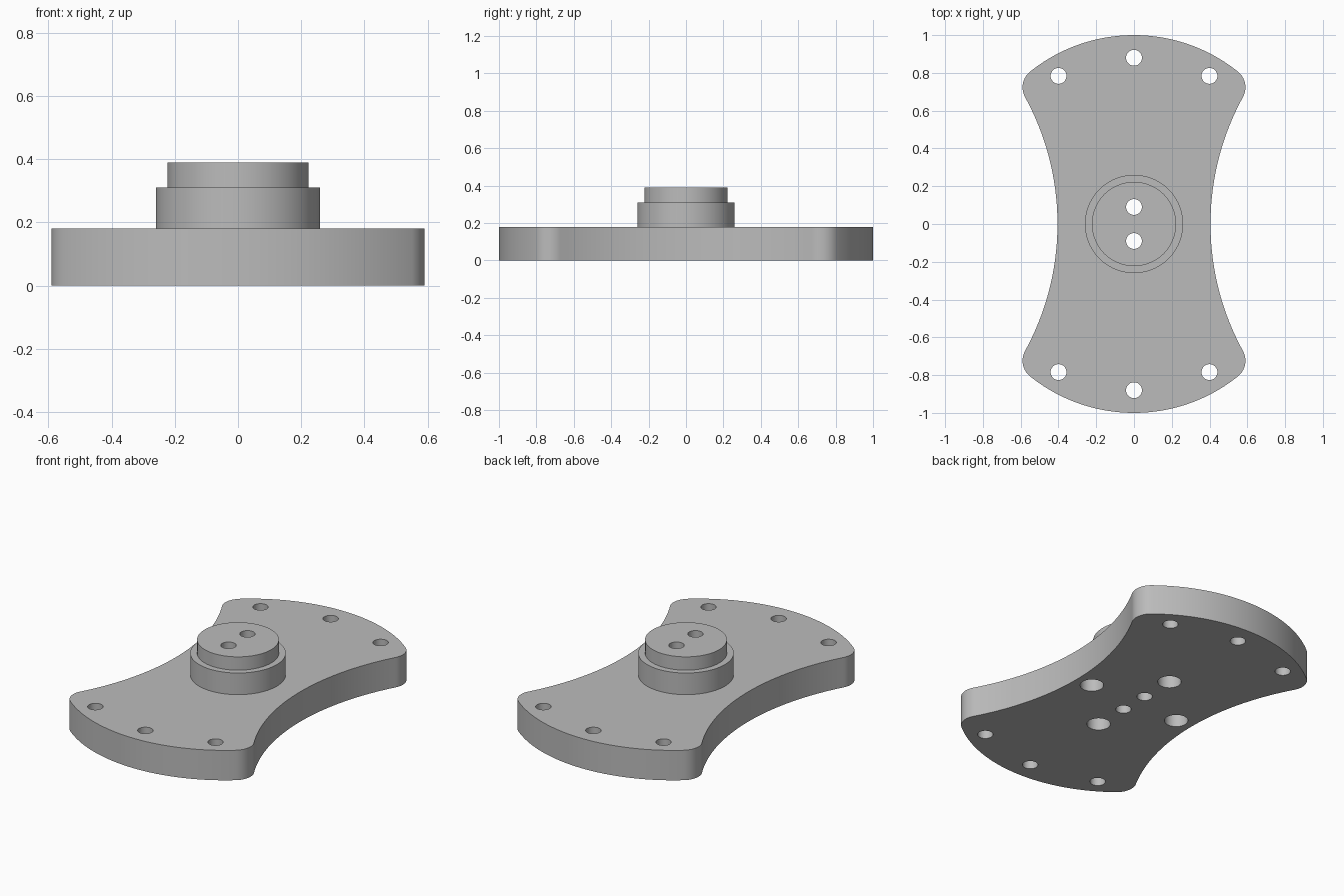
import bpy, bmesh
from math import sin, cos, pi, atan2, hypot, sqrt, radians

if "Cube" in bpy.data.objects:
    bpy.data.objects.remove(bpy.data.objects["Cube"])

grey = bpy.data.materials.new("plain grey")
grey.use_nodes = True
colour = (0.5, 0.5, 0.5, 1)
grey.diffuse_color = colour
grey.node_tree.nodes["Principled BSDF"].inputs["Base Color"].default_value = colour

PLATE_H, STEP_H, TOP_H = 0.18, 0.31, 0.39


def prism(name, outline, z0, z1):
    """Extrude a closed outline from z0 up to z1."""
    bm = bmesh.new()
    base = bm.faces.new([bm.verts.new((x, y, z0)) for x, y in outline])
    top = bmesh.ops.extrude_face_region(bm, geom=[base])["geom"]
    bmesh.ops.translate(bm, vec=(0, 0, z1 - z0),
                        verts=[v for v in top if isinstance(v, bmesh.types.BMVert)])
    bmesh.ops.recalc_face_normals(bm, faces=bm.faces)
    mesh = bpy.data.meshes.new(name)
    bm.to_mesh(mesh)
    bm.free()
    mesh.materials.append(grey)
    obj = bpy.data.objects.new(name, mesh)
    bpy.context.collection.objects.link(obj)
    return obj


def arc(cx, cy, r, a0, a1, n):
    return [(cx + r * cos(a0 + (a1 - a0) * i / n),
             cy + r * sin(a0 + (a1 - a0) * i / n)) for i in range(n + 1)]


def cylinder(name, x, y, r, z0, z1, n=48):
    return prism(name, arc(x, y, r, 0, 2 * pi, n)[:-1], z0, z1)


def combine(target, tool, operation):
    """Apply a boolean and remove the tool."""
    mod = target.modifiers.new(operation, "BOOLEAN")
    mod.operation, mod.solver, mod.object = operation, "EXACT", tool
    bpy.context.view_layer.update()
    deps = bpy.context.evaluated_depsgraph_get()
    mesh = bpy.data.meshes.new_from_object(target.evaluated_get(deps))
    target.modifiers.clear()
    target.data = mesh
    bpy.data.objects.remove(tool)


# Waisted plate outline: end arc, rounded corner and concave side, all tangent
end_r, corner_r, waist = 0.88, 0.107, 0.405
end_y = 1 - end_r
cx = 0.59 - corner_r
cy = end_y + sqrt((end_r - corner_r) ** 2 - cx ** 2)
side_r = ((cx - waist) ** 2 + cy ** 2 - corner_r ** 2) / (2 * (corner_r + cx - waist))
side_x = waist + side_r
end_a = atan2(cy - end_y, cx)
side_a = atan2(-cy, side_x - cx)
quarter = (arc(side_x, 0, side_r, pi, pi + side_a, 20)
           + arc(cx, cy, corner_r, side_a, end_a, 16)[1:]
           + arc(0, end_y, end_r, end_a, pi / 2, 20)[1:])
half = quarter + [(-x, y) for x, y in quarter[-2::-1]]
outline = half + [(-x, -y) for x, y in half[1:-1]]
plate = prism("mounting_plate", outline, 0, PLATE_H)

# Stepped round hub
combine(plate, cylinder("hub_step", 0, 0, 0.26, 0.06, STEP_H, 96), "UNION")
combine(plate, cylinder("hub_top", 0, 0, 0.223, 0.1, TOP_H, 96), "UNION")

# Through holes: three at each end and a pair in the hub
through = [(0, 0.09)] + [(0.88 * sin(radians(a)), 0.88 * cos(radians(a)))
                         for a in (-27, 0, 27)]
for x, y in through:
    for s in (1, -1):
        combine(plate, cylinder("hole_cutter", x, s * y, 0.042, -0.1, 0.5), "DIFFERENCE")

# Four wider blind holes underneath
for i in range(4):
    a = i * pi / 2
    combine(plate, cylinder("blind_cutter", 0.3 * cos(a), 0.3 * sin(a), 0.064, -0.1, 0.12),
            "DIFFERENCE")

# Smooth walls with sharp rims
bpy.ops.object.select_all(action="DESELECT")
plate.select_set(True)
bpy.context.view_layer.objects.active = plate
bpy.ops.object.shade_smooth_by_angle(angle=radians(30))
